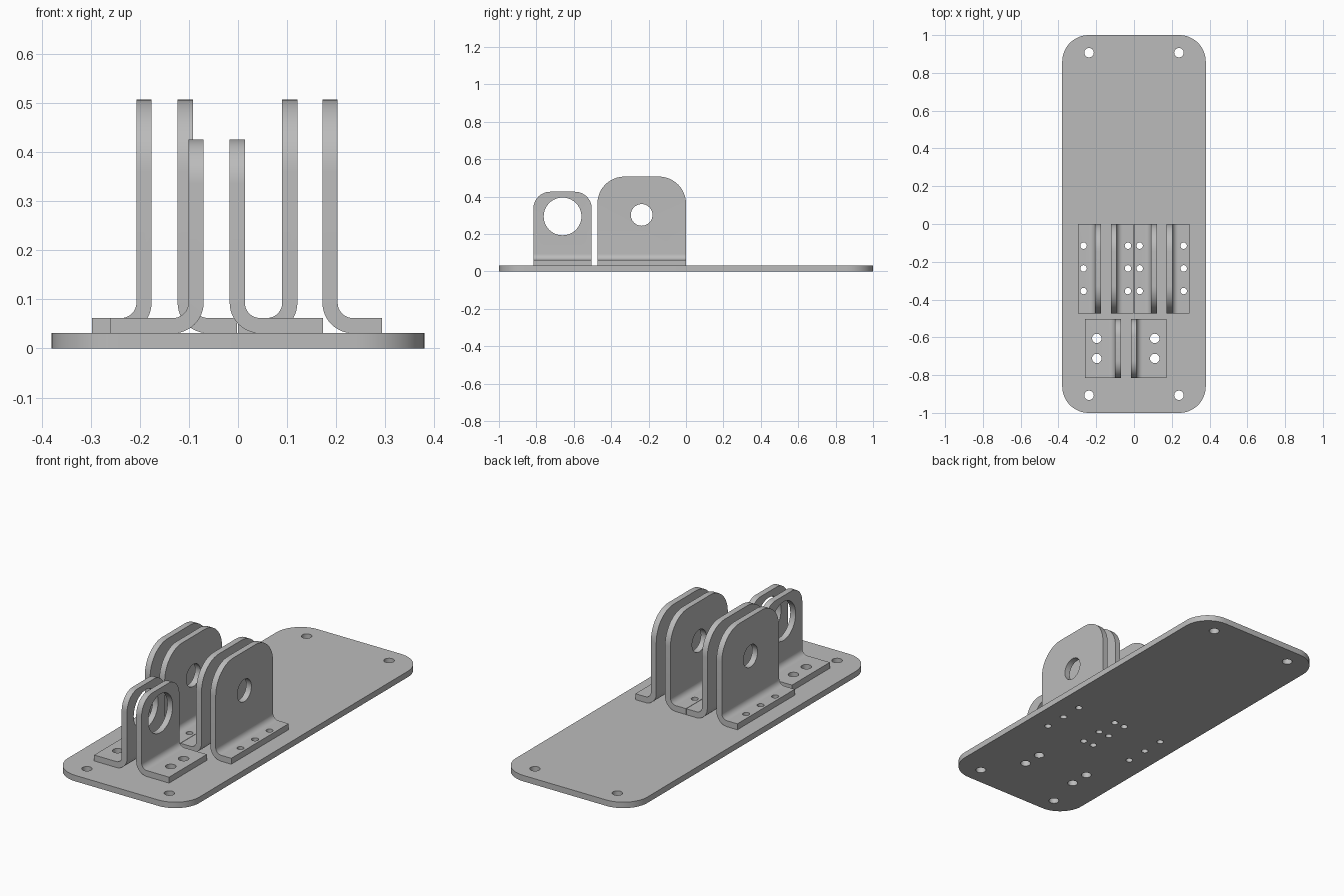
import bpy, bmesh, math
from mathutils import Matrix, Vector

if "Cube" in bpy.data.objects:
    bpy.data.objects.remove(bpy.data.objects["Cube"], do_unlink=True)

steel = bpy.data.materials.new("grey_steel")
steel.use_nodes = True
steel.diffuse_color = (0.5, 0.5, 0.5, 1)
steel.node_tree.nodes["Principled BSDF"].inputs["Base Color"].default_value = (0.5, 0.5, 0.5, 1)

T = 0.031  # sheet thickness


def make_object(name, bm):
    bmesh.ops.recalc_face_normals(bm, faces=bm.faces)
    mesh = bpy.data.meshes.new(name)
    bm.to_mesh(mesh)
    bm.free()
    mesh.materials.append(steel)
    obj = bpy.data.objects.new(name, mesh)
    bpy.context.collection.objects.link(obj)
    return obj


def extrude_outline(points, direction):
    bm = bmesh.new()
    face = bm.faces.new([bm.verts.new(p) for p in points])
    new = bmesh.ops.extrude_face_region(bm, geom=[face])["geom"]
    bmesh.ops.translate(bm, vec=direction, verts=[v for v in new if isinstance(v, bmesh.types.BMVert)])
    bmesh.ops.recalc_face_normals(bm, faces=bm.faces)
    return bm


def round_edges(bm, test, radius):
    edges = [e for e in bm.edges if test(e)]
    bmesh.ops.bevel(bm, geom=edges, offset=radius, segments=12, profile=0.5, affect='EDGES')


def drill(obj, holes):
    """Cut holes given as (centre, radius, axis) and smooth the round surfaces."""
    bm = bmesh.new()
    for centre, radius, axis in holes:
        turn = Matrix.Rotation(math.pi / 2, 4, 'Y') if axis == 'X' else Matrix()
        bmesh.ops.create_cone(bm, cap_ends=True, segments=40, radius1=radius, radius2=radius,
                              depth=0.2, matrix=Matrix.Translation(centre) @ turn)
    cutter = make_object("hole_cutter", bm)
    cutter.hide_render = True
    mod = obj.modifiers.new("holes", 'BOOLEAN')
    mod.operation, mod.solver, mod.object = 'DIFFERENCE', 'EXACT', cutter
    bpy.context.view_layer.update()
    cut = bpy.data.meshes.new_from_object(obj.evaluated_get(bpy.context.evaluated_depsgraph_get()))
    obj.modifiers.clear()
    obj.data = cut
    bpy.data.objects.remove(cutter, do_unlink=True)
    bpy.ops.object.select_all(action='DESELECT')
    bpy.context.view_layer.objects.active = obj
    obj.select_set(True)
    bpy.ops.object.shade_smooth_by_angle(angle=math.radians(30))


def bracket(name, x, side, y0, y1, top, flange, corner, bore_z, bore_r, bolts, bolt_r):
    """Bent L bracket: x is the wall's back face, the foot runs towards side."""
    bend = 2 * T
    arc = [math.pi / 2 * i / 12 for i in range(13)]
    outer = [(bend - bend * math.cos(a), T + bend - bend * math.sin(a)) for a in arc]
    inner = [(bend - T * math.cos(a), T + bend - T * math.sin(a)) for a in reversed(arc)]
    profile = [(0, top)] + outer + [(flange, T), (flange, 2 * T)] + inner + [(T, top)]
    bm = extrude_outline([(x + side * u, y0, z) for u, z in profile], Vector((0, y1 - y0, 0)))
    # Round the two upper corners of the wall
    round_edges(bm, lambda e: all(abs(v.co.z - top) < 1e-5 for v in e.verts)
                and abs(e.verts[0].co.y - e.verts[1].co.y) < 1e-5, corner)
    obj = make_object(name, bm)
    drill(obj, [((x + side * T / 2, (y0 + y1) / 2, bore_z), bore_r, 'X')]
          + [((px, py, T), bolt_r, 'Z') for px, py in bolts])
    return bolts, bolt_r


plate_holes = [((sx * 0.238, sy * 0.907, 0), 0.025, 'Z') for sx in (-1, 1) for sy in (-1, 1)]

# Four tall brackets, in two pairs
for name, x, side in (("tall_bracket_right_outer", -0.176, -1), ("tall_bracket_right_inner", -0.123, 1),
                      ("tall_bracket_left_inner", 0.121, -1), ("tall_bracket_left_outer", 0.172, 1)):
    bolts = [(x + side * 0.091, y) for y in (-0.115, -0.235, -0.355)]
    bracket(name, x, side, -0.474, 0, 0.507, 0.121, 0.145, 0.302, 0.058, bolts, 0.017)
    plate_holes += [((px, py, 0), 0.017, 'Z') for px, py in bolts]

# Two short front brackets with a large bore
for name, x, side in (("short_bracket_right", -0.07, -1), ("short_bracket_left", -0.017, 1)):
    bolts = [(x + side * 0.127, y) for y in (-0.606, -0.712)]
    bracket(name, x, side, -0.816, -0.504, 0.426, 0.19, 0.09, 0.294, 0.101, bolts, 0.025)
    plate_holes += [((px, py, 0), 0.025, 'Z') for px, py in bolts]

# Base plate with rounded corners
bm = extrude_outline([(-0.38, -1, 0), (0.38, -1, 0), (0.38, 1, 0), (-0.38, 1, 0)], Vector((0, 0, T)))
round_edges(bm, lambda e: abs(e.verts[0].co.z - e.verts[1].co.z) > 0.01, 0.14)
drill(make_object("base_plate", bm), plate_holes)
